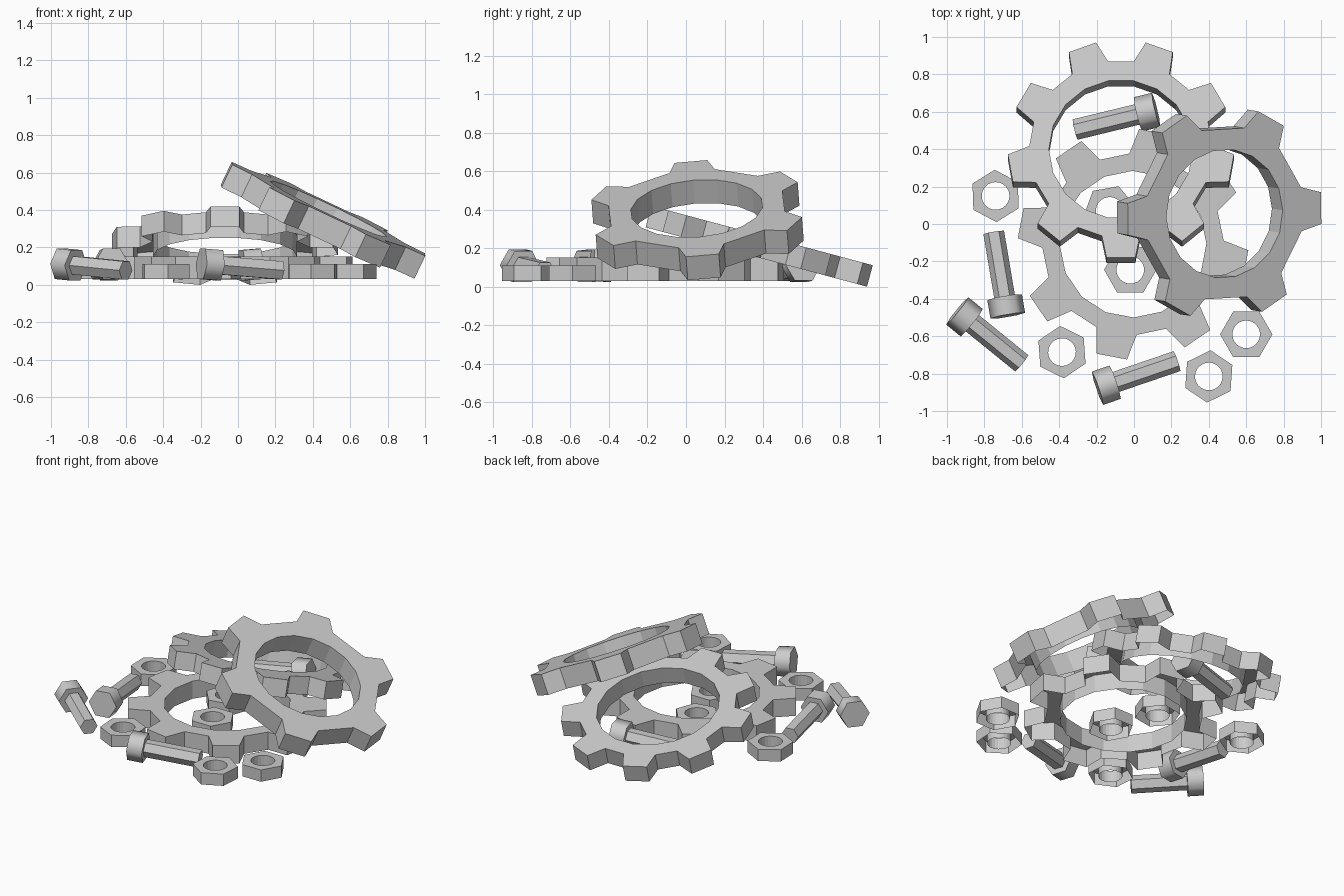
import bpy, bmesh
from math import sin, cos, pi, radians
from mathutils import Vector, Euler

if "Cube" in bpy.data.objects:
    bpy.data.objects.remove(bpy.data.objects["Cube"])


def polar(r, a):
    return (r * cos(a), r * sin(a))


def add_object(name, bm, loc=(0, 0, 0), rot=(0, 0, 0)):
    bmesh.ops.recalc_face_normals(bm, faces=bm.faces)
    me = bpy.data.meshes.new(name)
    bm.to_mesh(me)
    bm.free()
    ob = bpy.data.objects.new(name, me)
    ob.location = loc
    ob.rotation_euler = Euler([radians(a) for a in rot])
    bpy.context.collection.objects.link(ob)
    return ob


def plate(name, polygons, thick, loc, rot=(0, 0, 0)):
    """Flat polygons welded together and extruded upwards; the underside is open."""
    bm = bmesh.new()
    for poly in polygons:
        bm.faces.new([bm.verts.new((x, y, -thick / 2)) for x, y in poly])
    bmesh.ops.remove_doubles(bm, verts=bm.verts, dist=1e-5)
    ext = bmesh.ops.extrude_face_region(bm, geom=bm.faces[:], use_keep_orig=True)
    top = [v for v in ext["geom"] if isinstance(v, bmesh.types.BMVert)]
    bmesh.ops.translate(bm, verts=top, vec=(0, 0, thick))
    under = [f for f in bm.faces if all(v.co.z < 0 for v in f.verts)]
    bmesh.ops.delete(bm, geom=under, context='FACES')
    return add_object(name, bm, loc, rot)


def gear(name, teeth, tip, root, hole, sides, tip_half, base_half, phase, thick, loc,
         rot=(0, 0, 0)):
    """Toothed ring; the hole has the given number of sides per tooth (2 or 3)."""
    pitch = 2 * pi / teeth
    t, b = radians(tip_half), radians(base_half)
    inner = [-pitch / 4, pitch / 4] if sides == 2 else [-pitch / 3, 0, pitch / 3]
    polys = []
    for i in range(teeth):
        a = radians(phase) + i * pitch
        n = a + pitch
        polys.append([polar(root, a - b), polar(tip, a - t), polar(tip, a + t), polar(root, a + b)]
                     + [polar(hole, a + k) for k in reversed(inner)])
        polys.append([polar(hole, a + inner[-1]), polar(root, a + b),
                      polar(root, n - b), polar(hole, n + inner[0])])
    return plate(name, polys, thick, loc, rot)


def nut(name, x, y, phase):
    """Hexagonal nut with a round hole."""
    n, big, small, thick = 24, 0.14, 0.074, 0.08
    ang = [2 * pi * i / n for i in range(n)]
    outer = [polar(big * cos(pi / 6) / cos(a % (pi / 3) - pi / 6), a) for a in ang]
    inner = [polar(small, a) for a in ang]
    polys = [[inner[i], outer[i], outer[(i + 1) % n], inner[(i + 1) % n]] for i in range(n)]
    return plate(name, polys, thick, (x, y, 0.07), (0, 0, phase))


def bolt(name, head, tip):
    """Hexagonal bolt lying on its head and shaft end."""
    a = Vector((*head, 0.112))
    d = Vector((*tip, 0.077)) - a
    length = d.length
    x = d.normalized()
    y = Vector((0, 0, 1)).cross(x).normalized()
    z = x.cross(y)
    bm = bmesh.new()
    rings = []
    for s, r in ((0, 0.094), (0.1, 0.094), (0.1, 0.056), (length, 0.056)):
        rings.append([bm.verts.new(a + x * s + y * r * cos(k * pi / 3) + z * r * sin(k * pi / 3))
                      for k in range(6)])
    for p, q in zip(rings, rings[1:]):
        for k in range(6):
            j = (k + 1) % 6
            bm.faces.new((p[k], p[j], q[j], q[k])).smooth = p is rings[0]
    bm.faces.new(rings[0])
    bm.faces.new(rings[-1])
    # Smooth head sides, sharp rims
    for ring in rings:
        for k in range(6):
            bm.edges.get((ring[k], ring[(k + 1) % 6])).smooth = False
    return add_object(name, bm)


# Gears: one flat, two leaning on it
gear("flat_gear", 8, 0.617, 0.485, 0.392, 2, 7.7, 13, -10.7, 0.12, (-0.005, -0.108, 0.09))
gear("leaning_gear", 9, 0.605, 0.49, 0.385, 2, 7.3, 12, -90, 0.115,
     (-0.07, 0.385, 0.208), (-15, 0, 0))
gear("top_gear", 6, 0.578, 0.47, 0.345, 3, 8.5, 14.5, 3, 0.135,
     (0.455, 0.06, 0.345), (4, 25.5, 0))

# Loose nuts
for i, (x, y, ph) in enumerate([(-0.74, 0.15, 32), (-0.385, -0.685, 34), (0.40, -0.815, 26),
                                (0.60, -0.59, 0), (-0.02, -0.245, 0), (-0.13, 0.07, 10)]):
    nut(f"nut_{i + 1}", x, y, ph)

# Loose bolts
for i, (h, t) in enumerate([((-0.945, -0.465), (-0.60, -0.745)), ((-0.675, -0.49), (-0.75, -0.045)),
                            ((0.118, 0.61), (-0.315, 0.505)), ((-0.195, -0.878), (0.23, -0.733))]):
    bolt(f"bolt_{i + 1}", h, t)
